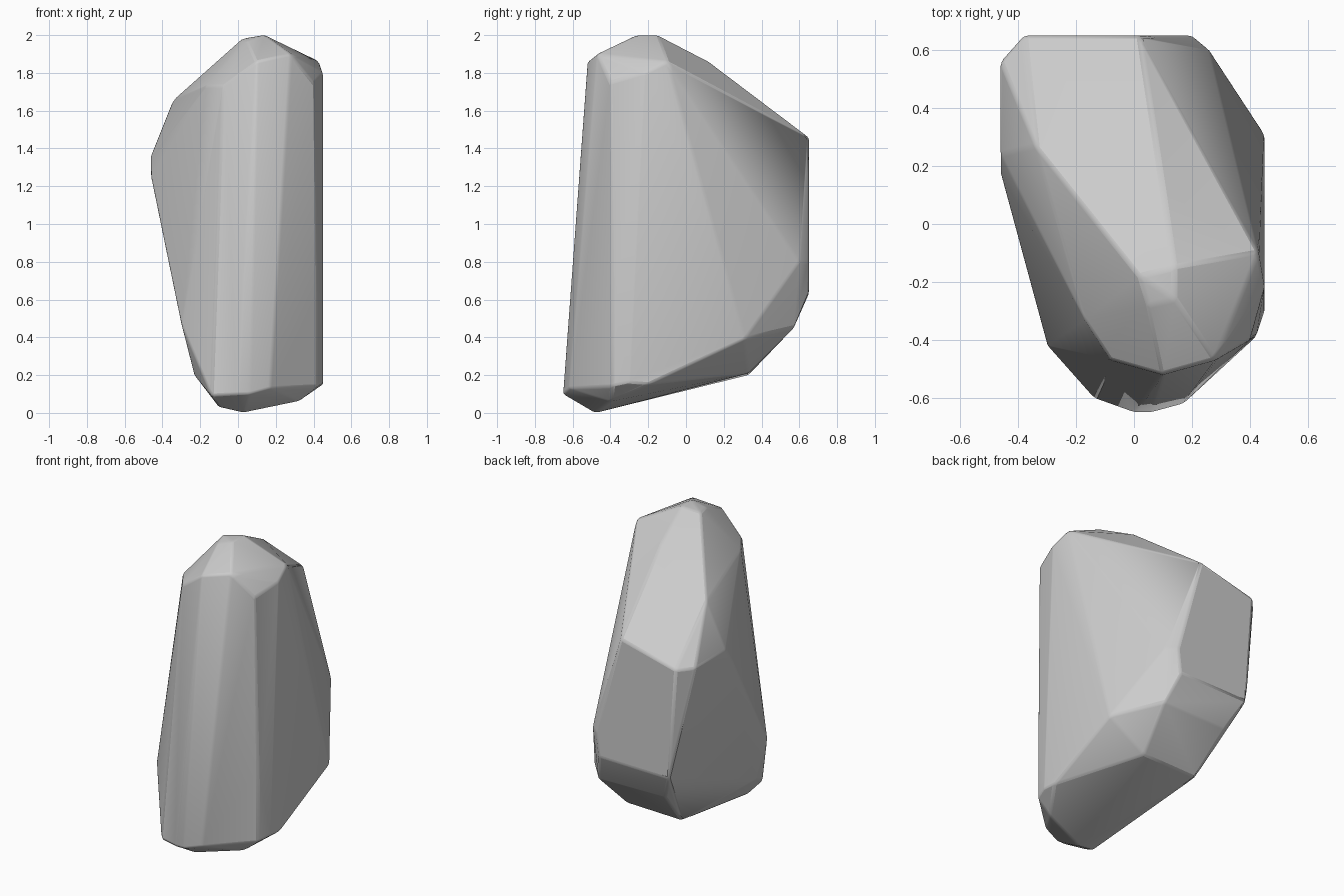
import bpy, bmesh
from math import radians

old = bpy.data.objects.get("Cube")
if old:
    bpy.data.objects.remove(old)

# Plain grey stone
stone = bpy.data.materials.new("grey_stone")
stone.use_nodes = True
grey = (0.6, 0.6, 0.6, 1)
stone.diffuse_color = grey
stone.node_tree.nodes["Principled BSDF"].inputs["Base Color"].default_value = grey

# Corners of the boulder, grouped by region
crown = [(.14, -.15, 2), (.02, -.18, 1.98), (.14, -.26, 2), (.05, -.28, 1.97),
         (.43, -.1, 1.86), (.1, .12, 1.86)]
front_rim = [(.1, -.52, 1.86), (.28, -.47, 1.9), (-.08, -.47, 1.73),
             (-.17, -.33, 1.73), (.4, -.4, 1.75), (.45, -.22, 1.8)]
left_shoulder = [(-.34, .27, 1.66), (-.46, .56, 1.36), (-.46, .24, 1.36), (-.46, .17, 1.25)]
back_face = [(.02, .65, 1.46), (-.38, .65, 1.36), (.2, .65, .8), (.18, .65, .64),
             (-.33, .65, .63), (.26, .6, .8)]
underside = [(.24, .57, .45), (-.24, .56, .45), (-.2, .33, .2), (.2, .33, .21),
             (.45, .31, .39), (.45, -.2, .15)]
foot = [(0, -.65, .1), (.06, -.65, .1), (-.14, -.6, .09), (.17, -.62, .13),
        (.42, -.39, .14), (.42, -.39, .6), (.45, -.3, .16), (.32, -.4, .06),
        (.03, -.48, 0), (-.1, -.5, .03), (-.23, -.4, .2), (-.3, -.42, .47)]

# Wrap the corners in a hull and merge nearly flat facets
bm = bmesh.new()
for corner in crown + front_rim + left_shoulder + back_face + underside + foot:
    bm.verts.new(corner)
hull = bmesh.ops.convex_hull(bm, input=bm.verts)
loose = [v for v in bm.verts if not v.link_faces]
bmesh.ops.delete(bm, geom=loose, context='VERTS')
bmesh.ops.dissolve_limit(bm, angle_limit=radians(3), verts=bm.verts, edges=bm.edges)
bmesh.ops.recalc_face_normals(bm, faces=bm.faces)
mesh = bpy.data.meshes.new("boulder")
bm.to_mesh(mesh)
bm.free()
mesh.materials.append(stone)
boulder = bpy.data.objects.new("boulder", mesh)
bpy.context.collection.objects.link(boulder)

# Worn edges
bpy.context.view_layer.objects.active = boulder
boulder.select_set(True)
worn = boulder.modifiers.new("worn_edges", 'BEVEL')
worn.width = 0.012
worn.segments = 2
worn.limit_method = 'ANGLE'
worn.angle_limit = radians(12)
bpy.ops.object.shade_smooth_by_angle(angle=radians(20))
